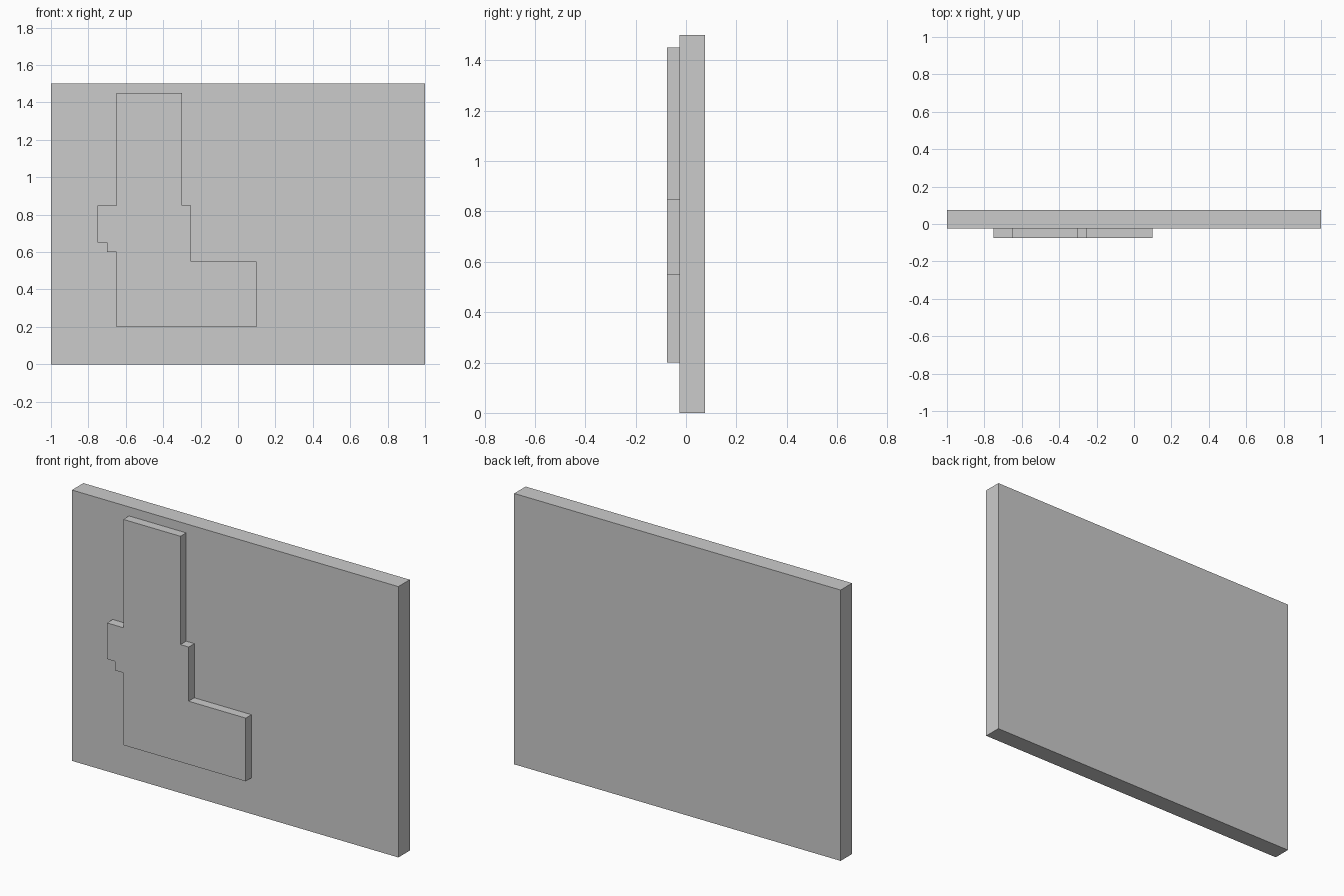
import bpy
import bmesh

if "Cube" in bpy.data.objects:
    bpy.data.objects.remove(bpy.data.objects["Cube"])


def extruded_profile(name, points, y_front, y_back):
    """Solid made from an x-z outline extruded along y."""
    bm = bmesh.new()
    face = bm.faces.new([bm.verts.new((x, y_front, z)) for x, z in points])
    result = bmesh.ops.extrude_face_region(bm, geom=[face], use_keep_orig=True)
    back = [v for v in result["geom"] if isinstance(v, bmesh.types.BMVert)]
    bmesh.ops.translate(bm, verts=back, vec=(0, y_back - y_front, 0))
    bmesh.ops.recalc_face_normals(bm, faces=bm.faces)
    mesh = bpy.data.meshes.new(name)
    bm.to_mesh(mesh)
    bm.free()
    obj = bpy.data.objects.new(name, mesh)
    bpy.context.collection.objects.link(obj)
    return obj


# Flat rectangular backing panel
extruded_profile("back_panel", [(-1, 0), (1, 0), (1, 1.5), (-1, 1.5)], -0.025, 0.075)

# Raised stepped shape on the front of the panel
relief_outline = [
    (-0.65, 0.20), (0.10, 0.20), (0.10, 0.55), (-0.25, 0.55),
    (-0.25, 0.85), (-0.30, 0.85), (-0.30, 1.45), (-0.65, 1.45),
    (-0.65, 0.85), (-0.75, 0.85), (-0.75, 0.65), (-0.70, 0.65),
    (-0.70, 0.60), (-0.65, 0.60),
]
extruded_profile("raised_shape", relief_outline, -0.075, -0.025)
